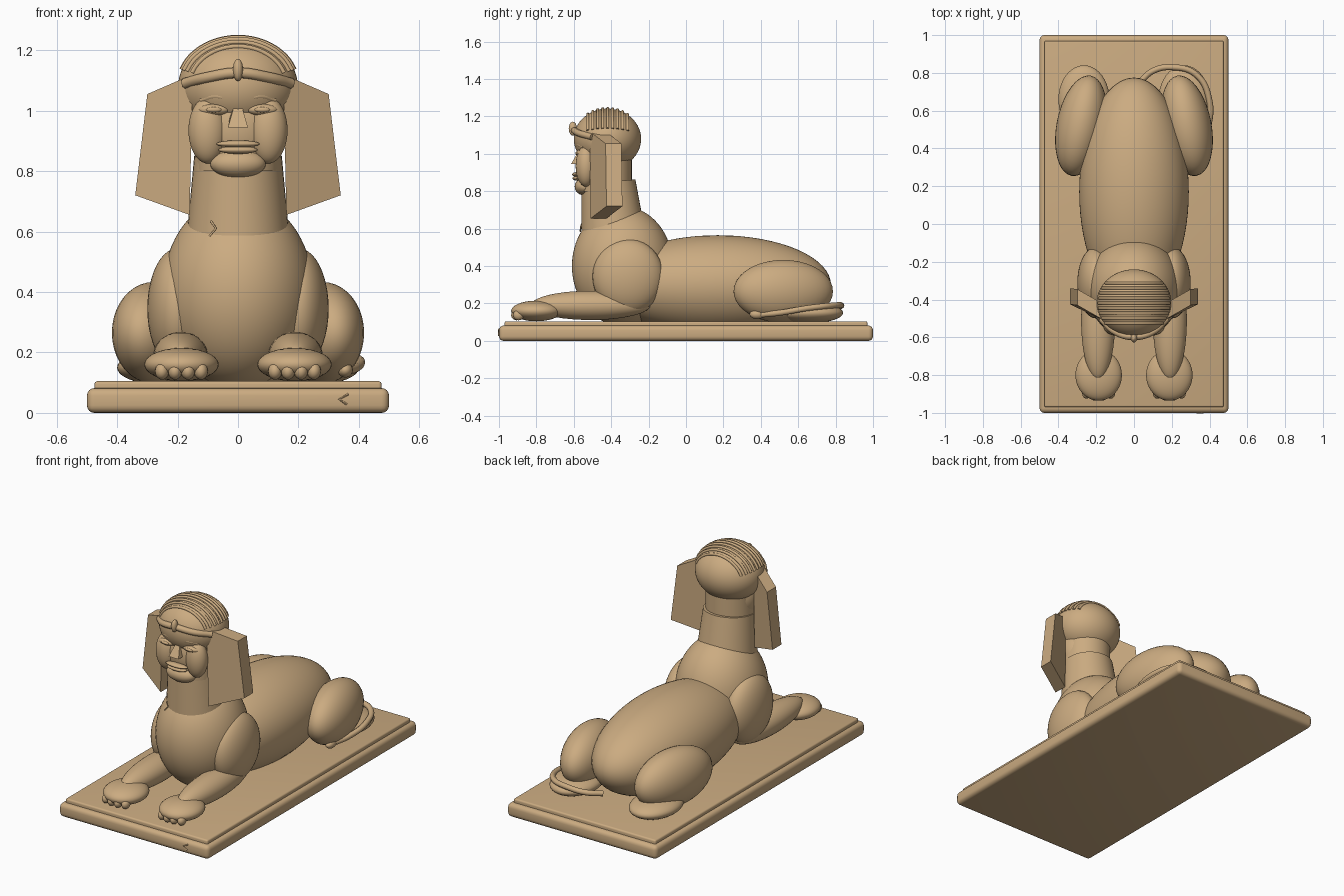
import bpy, bmesh, math
from mathutils import Vector, Matrix

cube = bpy.data.objects.get("Cube")
if cube:
    bpy.data.objects.remove(cube, do_unlink=True)

stone = bpy.data.materials.new("sandstone")
stone.use_nodes = True
colour = (0.60, 0.41, 0.22, 1)
stone.diffuse_color = colour
stone.node_tree.nodes["Principled BSDF"].inputs["Base Color"].default_value = colour


def finish(bm, name, smooth=True):
    bmesh.ops.recalc_face_normals(bm, faces=bm.faces)
    mesh = bpy.data.meshes.new(name)
    bm.to_mesh(mesh)
    bm.free()
    for p in mesh.polygons:
        p.use_smooth = smooth
    mesh.materials.append(stone)
    obj = bpy.data.objects.new(name, mesh)
    bpy.context.collection.objects.link(obj)
    return obj


def ball(name, centre, radii, turn=0, tilt=0, segs=40):
    """Ellipsoid, turned about z and tilted about x (degrees)."""
    bm = bmesh.new()
    bmesh.ops.create_uvsphere(bm, u_segments=segs, v_segments=segs // 2, radius=1)
    spin = Matrix.Rotation(math.radians(turn), 4, 'Z') @ Matrix.Rotation(math.radians(tilt), 4, 'X')
    bm.transform(Matrix.Translation(centre) @ spin @ Matrix.Diagonal((*radii, 1)))
    return finish(bm, name)


def pair(name, centre, radii, turn=0, tilt=0, segs=40):
    for side, s in (("left", 1), ("right", -1)):
        ball(f"{side}_{name}", (s * centre[0], *centre[1:]), radii, s * turn, tilt, segs)


def sharp_smooth(obj):
    bpy.ops.object.select_all(action='DESELECT')
    obj.select_set(True)
    bpy.context.view_layer.objects.active = obj
    bpy.ops.object.shade_smooth_by_angle(angle=math.radians(40))


def slab(name, x, y, z0, z1, bevel):
    bm = bmesh.new()
    bmesh.ops.create_cube(bm, size=1)
    bm.transform(Matrix.Translation((0, 0, (z0 + z1) / 2)) @ Matrix.Diagonal((2 * x, 2 * y, z1 - z0, 1)))
    bmesh.ops.bevel(bm, geom=bm.edges[:], offset=bevel, segments=4, profile=0.5, affect='EDGES')
    sharp_smooth(finish(bm, name))


def column(name, low, high, r_low, r_high):
    """Tapered cylinder between two points."""
    low, high = Vector(low), Vector(high)
    axis = high - low
    bm = bmesh.new()
    bmesh.ops.create_cone(bm, cap_ends=True, segments=40, radius1=r_low, radius2=r_high, depth=axis.length)
    bm.transform(Matrix.Translation((low + high) / 2) @ axis.to_track_quat('Z', 'Y').to_matrix().to_4x4())
    sharp_smooth(finish(bm, name))


def tube(name, points, radius, smooth=True):
    """Round rod along a path."""
    data = bpy.data.curves.new(name, 'CURVE')
    data.dimensions = '3D'
    data.bevel_depth = radius
    data.bevel_resolution = 3
    data.use_fill_caps = True
    spline = data.splines.new('BEZIER')
    spline.bezier_points.add(len(points) - 1)
    for bp, p in zip(spline.bezier_points, points):
        bp.co = p
        bp.handle_left_type = bp.handle_right_type = 'AUTO' if smooth else 'VECTOR'
    obj = bpy.data.objects.new(name, data)
    bpy.context.collection.objects.link(obj)
    bpy.ops.object.select_all(action='DESELECT')
    obj.select_set(True)
    bpy.context.view_layer.objects.active = obj
    bpy.ops.object.convert(target='MESH')
    obj = bpy.context.object
    obj.data.materials.clear()
    obj.data.materials.append(stone)
    sharp_smooth(obj)


def prism(name, front, back):
    """Flat-sided solid joining two matching outlines."""
    bm = bmesh.new()
    a = [bm.verts.new(p) for p in front]
    b = [bm.verts.new(p) for p in back]
    bm.faces.new(a)
    bm.faces.new(b)
    for i in range(len(a)):
        j = (i + 1) % len(a)
        bm.faces.new((a[i], a[j], b[j], b[i]))
    finish(bm, name, False)


# Plinth
slab("plinth", 0.5, 1.0, 0, 0.082, 0.025)
slab("plinth_top", 0.475, 0.97, 0.06, 0.105, 0.01)

# Torso
ball("body", (0, 0.17, 0.3), (0.29, 0.605, 0.265), segs=64)
ball("chest", (0, -0.34, 0.4), (0.25, 0.27, 0.32), segs=64)
pair("shoulder", (0.2, -0.31, 0.345), (0.1, 0.19, 0.2))

# Legs and paws
pair("haunch", (0.28, 0.52, 0.265), (0.13, 0.27, 0.168), turn=11)
pair("hind_foot", (0.265, 0.66, 0.15), (0.135, 0.18, 0.055))
pair("foreleg", (0.19, -0.51, 0.19), (0.09, 0.32, 0.078))
pair("paw", (0.187, -0.80, 0.16), (0.123, 0.135, 0.055))
for i in range(4):
    off = i - 1.5
    pair(f"toe_{i + 1}", (0.187 + off * 0.043, -0.91 + 0.01 * abs(off), 0.138), (0.023, 0.03, 0.028), segs=20)

# Tail curling round one haunch
tube("tail", [(0.03, 0.75, 0.17), (0.1, 0.81, 0.18), (0.2, 0.83, 0.19), (0.33, 0.79, 0.19),
              (0.4, 0.65, 0.175), (0.39, 0.5, 0.15), (0.36, 0.4, 0.14)], 0.016)
ball("tail_tuft", (0.355, 0.38, 0.142), (0.025, 0.04, 0.025), segs=20)

# Neck and head
column("lower_neck", (0, -0.39, 0.58), (0, -0.415, 0.85), 0.17, 0.145)
column("upper_neck", (0, -0.43, 0.8), (0, -0.43, 1.02), 0.14, 0.14)
ball("skull", (0, -0.42, 1.08), (0.198, 0.18, 0.162), segs=56)
ball("face", (0, -0.45, 0.94), (0.155, 0.13, 0.165))
pair("cheek", (0.1, -0.535, 0.935), (0.064, 0.055, 0.11))
ball("chin", (0, -0.54, 0.825), (0.092, 0.055, 0.048))

# Ribs over the crown, following the skull
for i in range(9):
    y = -0.525 + i * 0.0265
    k = math.sqrt(1 - ((y + 0.42) / 0.18) ** 2)
    path = []
    for j in range(13):
        a = math.radians(20 + j * 140 / 12)
        path.append((0.199 * k * math.cos(a), y, 1.08 + 0.163 * k * math.sin(a)))
    tube(f"crown_rib_{i + 1}", path, 0.008)

# Headdress flaps
for side, s in (("left", 1), ("right", -1)):
    front = [(s * 0.15, -0.515, 1.12), (s * 0.3, -0.43, 1.055),
             (s * 0.34, -0.425, 0.72), (s * 0.16, -0.51, 0.655)]
    prism(f"{side}_headdress_flap", front, [(x, y + 0.085, z) for x, y, z in front])

# Headband and ornament
tube("headband", [(-0.175, -0.5, 1.09), (-0.1, -0.57, 1.11), (0, -0.597, 1.125),
                  (0.1, -0.57, 1.11), (0.175, -0.5, 1.09)], 0.018)
ball("headband_ornament", (0, -0.605, 1.135), (0.017, 0.022, 0.037), segs=24)

# Facial features
ball("upper_lip", (0, -0.585, 0.89), (0.072, 0.024, 0.012), segs=24)
ball("lower_lip", (0, -0.583, 0.87), (0.065, 0.024, 0.013), segs=24)
prism("nose", [(-0.013, -0.575, 1.015), (0.013, -0.575, 1.015), (0.033, -0.615, 0.945), (-0.033, -0.615, 0.945)],
      [(-0.02, -0.52, 1.015), (0.02, -0.52, 1.015), (0.033, -0.52, 0.945), (-0.033, -0.52, 0.945)])
pair("eye", (0.08, -0.565, 1.003), (0.05, 0.022, 0.019), segs=24)
pair("pupil", (0.08, -0.582, 1.003), (0.026, 0.01, 0.009), segs=20)
for side, s in (("left", 1), ("right", -1)):
    tube(f"{side}_brow", [(s * 0.025, -0.58, 1.035), (s * 0.07, -0.575, 1.048), (s * 0.12, -0.545, 1.035)], 0.01)

# Weathering cracks
tube("plinth_crack", [(0.365, -1, 0.062), (0.335, -1, 0.045), (0.36, -1, 0.028)], 0.004, False)
tube("chest_crack", [(-0.09, -0.553, 0.635), (-0.073, -0.563, 0.61), (-0.095, -0.565, 0.585)], 0.004, False)
